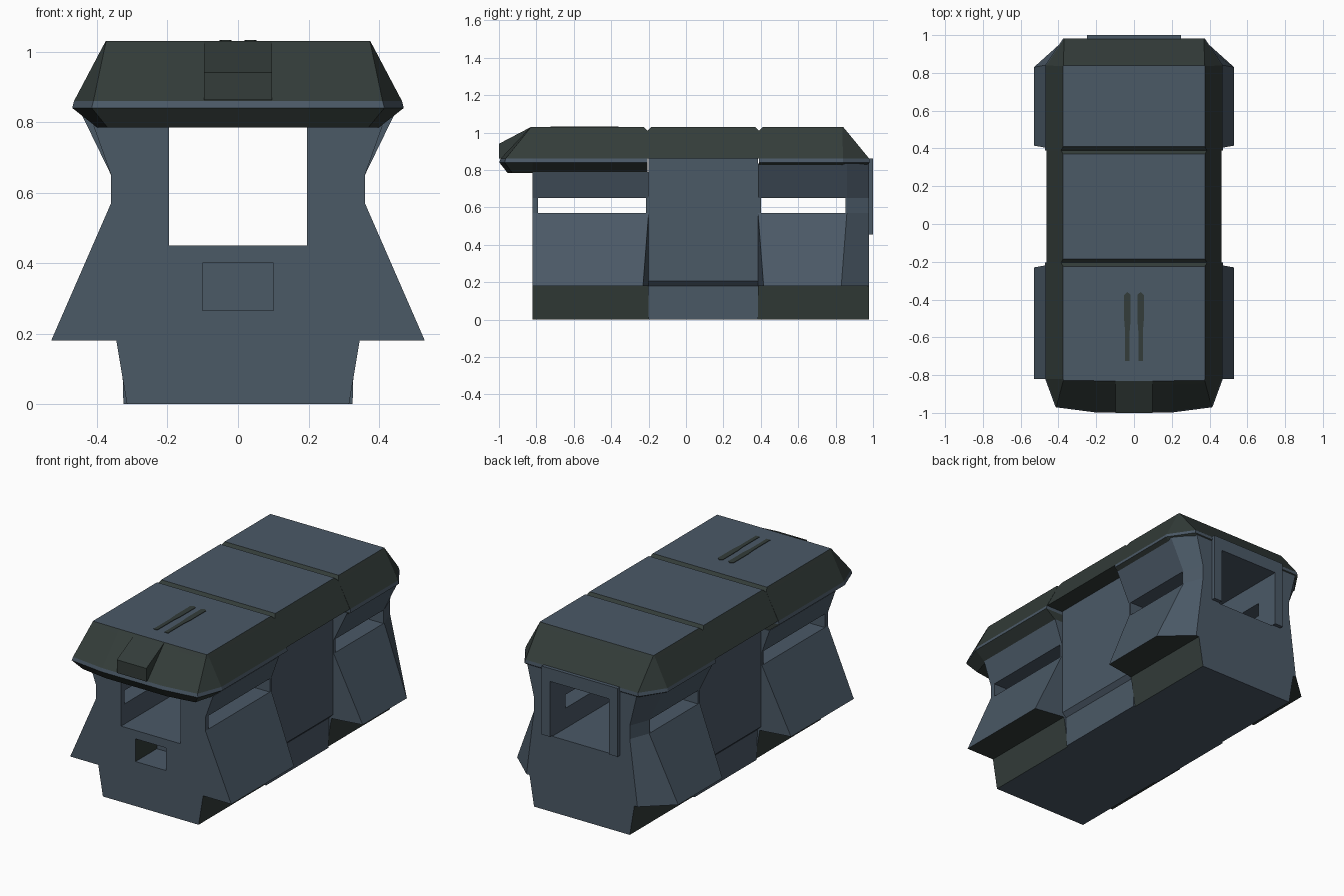
import bpy, bmesh
from mathutils import Vector

if "Cube" in bpy.data.objects:
    bpy.data.objects.remove(bpy.data.objects["Cube"])


def material(name, rgb):
    m = bpy.data.materials.new(name)
    m.diffuse_color = (*rgb, 1)
    m.use_nodes = True
    m.node_tree.nodes["Principled BSDF"].inputs["Base Color"].default_value = m.diffuse_color
    return m


MATS = [material("slate_blue", (0.070, 0.100, 0.134)),
        material("dark_green_grey", (0.033, 0.045, 0.041))]


def loft(name, rings, rule=lambda c, n: 0):
    """Skin a solid through closed rings; rule(centre, normal) picks the colour."""
    bm = bmesh.new()
    loops = [[bm.verts.new(p) for p in r] for r in rings]
    n = len(loops[0])
    for a, b in zip(loops, loops[1:]):
        for i in range(n):
            j = (i + 1) % n
            bm.faces.new((a[i], a[j], b[j], b[i]))
    bm.faces.new(loops[0])
    bm.faces.new(loops[-1])
    bmesh.ops.recalc_face_normals(bm, faces=bm.faces)
    for f in bm.faces:
        f.normal_update()
        f.material_index = rule(f.calc_center_median(), f.normal)
    me = bpy.data.meshes.new(name)
    bm.to_mesh(me)
    bm.free()
    for m in MATS:
        me.materials.append(m)
    ob = bpy.data.objects.new(name, me)
    bpy.context.collection.objects.link(ob)
    return ob


def box(name, x, y, z, rule=lambda c, n: 0):
    return loft(name, [[(x[0], y[0], h), (x[1], y[0], h), (x[1], y[1], h), (x[0], y[1], h)]
                       for h in z], rule)


def cut(ob, cutters):
    for c in cutters:
        m = ob.modifiers.new("cut", 'BOOLEAN')
        m.operation = 'DIFFERENCE'
        m.solver = 'EXACT'
        m.object = c
    dg = bpy.context.evaluated_depsgraph_get()
    me = bpy.data.meshes.new_from_object(ob.evaluated_get(dg))
    ob.modifiers.clear()
    ob.data = me


# --- body sections: mirrored cross-sections (x, z) swept along y
def section(half, yfun):
    pts = half + [(-x, z) for x, z in reversed(half)]
    return [(x, yfun(abs(x), z), z) for x, z in pts]


def skirt(c, n):
    low_side = c.z < 0.19 and abs(n.y) < 0.6 and abs(n.x) > 0.3
    flare_under = 0.17 < c.z < 0.19 and n.z < -0.5
    return 1 if low_side or flare_under else 0


def lean(y, s):
    return lambda x, z: y + (s * 0.03 * (x - 0.36) / 0.17 if x > 0.36 and z < 0.6 else 0)


base = [(0.315, 0), (0.345, 0.18), (0.53, 0.18), (0.36, 0.57), (0.36, 0.65)]
front_prof = base + [(0.41, 0.79)]
rear_prof = base + [(0.45, 0.835)]
tail_prof = [(0.315, 0), (0.345, 0.18), (0.365, 0.18), (0.315, 0.57), (0.315, 0.65), (0.36, 0.835)]
mid_prof = [(0.325, 0), (0.33, 0.18), (0.355, 0.205), (0.355, 0.87)]

front_body = loft("front_body", [section(front_prof, lambda x, z: -0.82),
                                 section(front_prof, lean(-0.2, -1))], skirt)
middle_body = loft("middle_body", [section(mid_prof, lambda x, z: -0.2),
                                   section(mid_prof, lambda x, z: 0.385)])
rear_body = loft("rear_body", [section(rear_prof, lean(0.385, 1)),
                               section(rear_prof, lambda x, z: 0.86 - 0.03 * (x > 0.5)),
                               section(tail_prof, lambda x, z: 0.978)], skirt)
# raised surround of the rear window
rear_frame = box("rear_window_frame", (-0.25, 0.25), (0.96, 1.0), (0.455, 0.862))

# --- openings: end-to-end window tunnel, side slots, front recess
tunnel = box("tunnel_cutter", (-0.195, 0.195), (-1.2, 1.2), (0.45, 0.785))
slot_front = box("front_slot_cutter", (-0.6, 0.6), (-0.79, -0.215), (0.57, 0.65))
slot_rear = box("rear_slot_cutter", (-0.6, 0.6), (0.40, 0.852), (0.57, 0.65))
recess = box("recess_cutter", (-0.1, 0.1), (-0.9, -0.62), (0.265, 0.40),
             lambda c, n: 1 if abs(n.x) > 0.5 or n.z > 0.5 else 0)
cut(front_body, [tunnel, slot_front, recess])
cut(middle_body, [tunnel])
cut(rear_body, [tunnel, slot_rear])
cut(rear_frame, [tunnel])
for c in (tunnel, slot_front, slot_rear, recess):
    bpy.data.objects.remove(c)


# --- roof sections: stacked plan outlines with sloped sides
def roof_rule(c, n):
    return 0 if n.z > 0.95 or 0.838 < c.z < 0.862 and abs(n.z) < 0.5 else 1


def plan(half, z):
    return [(x, y, z) for x, y in half] + [(-x, y, z) for x, y in reversed(half)]


def mix(a, b, t):
    return [tuple(Vector(p).lerp(Vector(q), t)) for p, q in zip(a, b)]


def roof(name, lower, rim, top, ends):
    """lower: outlines under the rim; ends: {index: y} notched ends at the top."""
    shoulder = mix(rim, top, 0.88)
    crown = [(x, ends.get(i, y)) for i, (x, y) in enumerate(top)]
    rings = [plan(o, z) for o, z in lower]
    rings += [plan(rim, 0.86), plan(shoulder, 1.01), plan(crown, 1.03)]
    loft(name, rings, roof_rule)


rim = [(0.465, -0.205), (0.465, -0.82), (0.41, -0.965), (0.2, -0.992)]
roof("front_roof",
     [([(0.40, -0.205), (0.40, -0.82), (0.37, -0.93), (0.2, -0.955)], 0.785),
      ([(0.47, -0.205), (0.47, -0.82), (0.415, -0.97), (0.2, -0.998)], 0.84)],
     rim, [(0.375, -0.205), (0.375, -0.82), (0.374, -0.828), (0.2, -0.83)], {0: -0.225})
roof("middle_roof", [], [(0.463, -0.205), (0.463, 0.39)],
     [(0.375, -0.205), (0.375, 0.39)], {0: -0.185, 1: 0.37})
roof("rear_roof",
     [([(0.445, 0.39), (0.445, 0.83), (0.36, 0.965), (0.2, 0.965)], 0.825),
      ([(0.47, 0.39), (0.47, 0.84), (0.375, 0.982), (0.2, 0.982)], 0.84)],
     [(0.465, 0.39), (0.465, 0.84), (0.37, 0.98), (0.2, 0.98)],
     [(0.375, 0.39), (0.375, 0.835), (0.374, 0.84), (0.2, 0.84)], {0: 0.41})

# --- brow block above the front window
brow = [(-0.83, 1.029), (-1.0, 0.94), (-1.0, 0.862), (-0.83, 0.862)]
loft("front_brow_block", [[(x, y, z) for y, z in brow] for x in (-0.097, 0.097)],
     lambda c, n: 1)

# --- pair of painted strips on the front roof
for s, side in ((-1, "left"), (1, "right")):
    shape = [(-0.017, -0.51), (-0.017, -0.375), (0, -0.36), (0.017, -0.375),
             (0.017, -0.51), (0.012, -0.57), (0.012, -0.725), (-0.012, -0.725), (-0.012, -0.57)]
    loft(side + "_roof_strip", [[(x + s * 0.035, y, z) for x, y in shape]
                                for z in (1.028, 1.033)], lambda c, n: 1)
